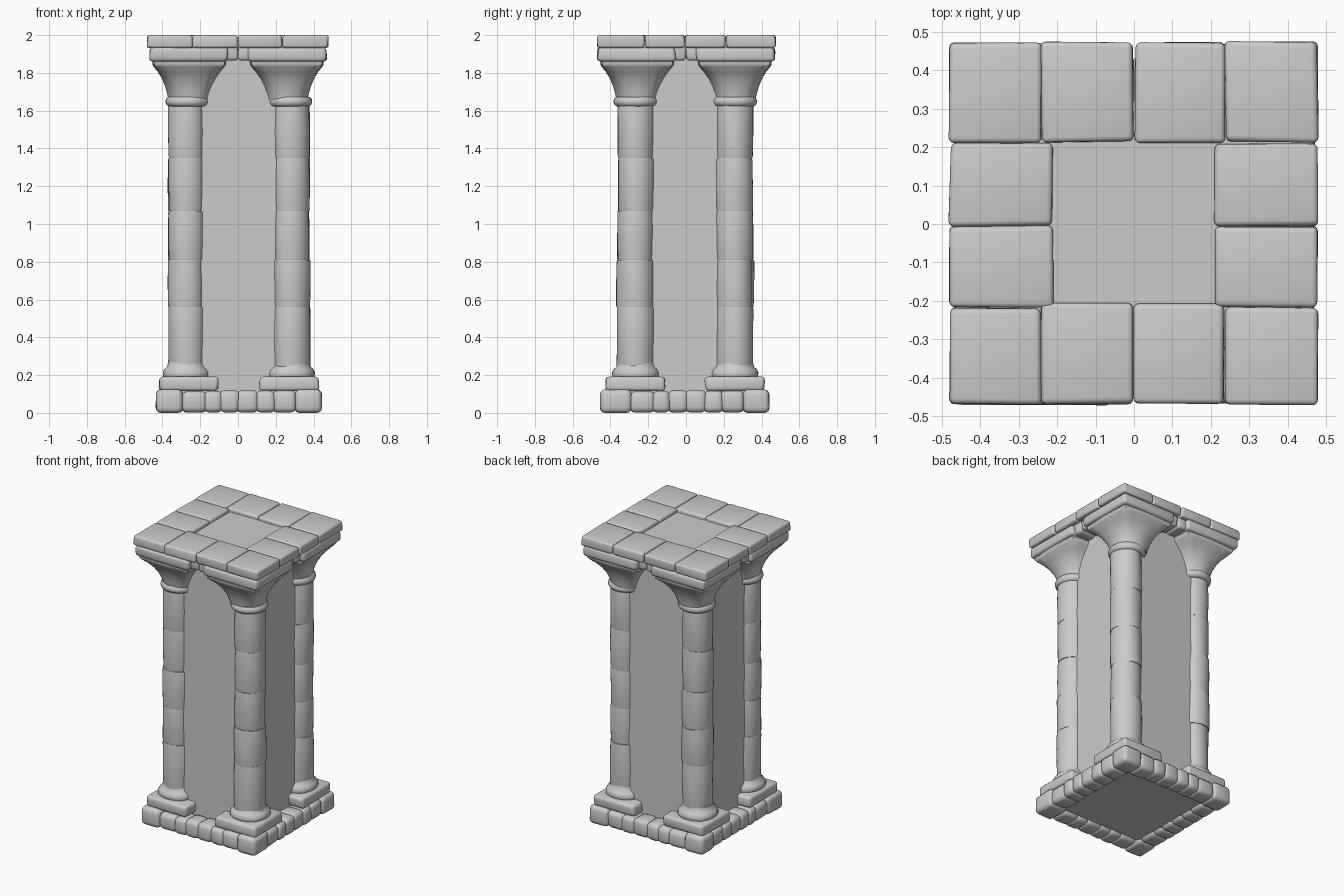
import bpy, bmesh, math, random
from mathutils import Vector

random.seed(7)
if "Cube" in bpy.data.objects:
    bpy.data.objects.remove(bpy.data.objects["Cube"], do_unlink=True)

# One plain stone colour
stone_mat = bpy.data.materials.new("stone grey")
stone_mat.use_nodes = True
GREY = (0.6, 0.6, 0.6, 1)
stone_mat.diffuse_color = GREY
stone_mat.node_tree.nodes["Principled BSDF"].inputs["Base Color"].default_value = GREY


def finish(bm, name, angle=40):
    bmesh.ops.recalc_face_normals(bm, faces=bm.faces)
    mesh = bpy.data.meshes.new(name)
    bm.to_mesh(mesh)
    bm.free()
    mesh.materials.append(stone_mat)
    mesh.shade_smooth()
    mesh.set_sharp_from_angle(angle=math.radians(angle))
    obj = bpy.data.objects.new(name, mesh)
    bpy.context.collection.objects.link(obj)
    return obj


def block(name, lo, hi, bevel=0.015, wobble=0.004):
    """Worn stone block between two corners, with rounded edges."""
    lo, hi = Vector(lo), Vector(hi)
    bm = bmesh.new()
    bmesh.ops.create_cube(bm, size=1)
    for v in bm.verts:
        for k in range(3):
            v.co[k] = (lo[k] + hi[k]) / 2 + v.co[k] * (hi[k] - lo[k])
            if k < 2:
                v.co[k] += random.uniform(-wobble, wobble)
    if bevel:
        bmesh.ops.bevel(bm, geom=bm.edges[:], offset=bevel, segments=3,
                        profile=0.5, affect='EDGES')
    return finish(bm, name)


def loft(name, centre, rings, sides=32, wobble=0.0):
    """Stack of rings (z, radius, squareness) skinned into a closed solid."""
    bm = bmesh.new()
    loops = []
    phase = random.uniform(0, math.tau)
    for z, radius, square in rings:
        loop = []
        for i in range(sides):
            a = math.tau * i / sides
            c, s = math.cos(a), math.sin(a)
            r = radius * (1 + square * (1 / max(abs(c), abs(s)) - 1))
            r += wobble * math.sin(3 * a + phase + z * 9)
            loop.append(bm.verts.new((centre[0] + r * c, centre[1] + r * s, z)))
        loops.append(loop)
    for a, b in zip(loops, loops[1:]):
        for i in range(sides):
            j = (i + 1) % sides
            bm.faces.new((a[i], a[j], b[j], b[i]))
    bm.faces.new(loops[0][::-1])
    bm.faces.new(loops[-1])
    return finish(bm, name, 50)


# Plain inner core
block("core", (-0.32, -0.32, 0.025), (0.32, 0.32, 1.975), bevel=0, wobble=0)

# Base ring of rounded stones, with large corner stones
X0, X1, Y0, Y1, DEPTH = -0.432, 0.444, -0.455, 0.442, 0.135
cuts = (-0.29, -0.17, -0.09, 0.0, 0.1, 0.19, 0.3)
for n, (a, b) in enumerate(zip(cuts, cuts[1:])):
    a, b = a - 0.009, b + 0.009
    bump = random.uniform(0, 0.008)
    top = 0.122 - random.uniform(0, 0.008)
    block(f"base_front_{n}", (a, Y0 + bump, 0.002), (b, Y0 + DEPTH, top), 0.03)
    block(f"base_back_{n}", (a, Y1 - DEPTH, 0.002), (b, Y1 - bump, top), 0.03)
    block(f"base_right_{n}", (X0 + bump, a, 0.002), (X0 + DEPTH, b, top), 0.03)
    block(f"base_left_{n}", (X1 - DEPTH, a, 0.002), (X1 - bump, b, top), 0.03)
for xs, (xa, xb) in (("right", (X0, cuts[0])), ("left", (cuts[-1], X1))):
    for ys, (ya, yb) in (("front", (Y0, cuts[0])), ("back", (cuts[-1], Y1))):
        block(f"base_corner_{ys}_{xs}", (xa, ya, 0.0), (xb, yb, 0.125), 0.028)

# Corner columns
for xs, cx in (("right", -0.272), ("left", 0.281)):
    for ys, cy in (("front", -0.265), ("back", 0.257)):
        tag = f"{ys}_{xs}"
        sx, sy = math.copysign(1, cx), math.copysign(1, cy)
        px, py = cx - 0.012 * sx, cy
        block(f"plinth_{tag}", (px - 0.157, py - 0.157, 0.115),
              (px + 0.157, py + 0.157, 0.192), 0.02, 0.006)
        loft(f"column_foot_{tag}", (cx, cy),
             [(0.18, 0.115, 0.1), (0.195, 0.125, 0.1), (0.215, 0.126, 0.05),
              (0.232, 0.117, 0), (0.245, 0.103, 0), (0.27, 0.097, 0)])
        # Slightly uneven shaft drums
        joints = (0.24, 0.56, 0.81, 1.07, 1.35, 1.64)
        for n, (a, b) in enumerate(zip(joints, joints[1:])):
            r = 0.098 + random.uniform(-0.003, 0.003)
            off = [random.uniform(-0.003, 0.003) for _ in "xy"]
            loft(f"shaft_{tag}_{n}", (cx + off[0], cy + off[1]),
                 [(a, r - 0.002, 0), (a + 0.012, r, 0), ((a + b) / 2, r + 0.001, 0),
                  (b - 0.012, r, 0), (b, r - 0.002, 0)], wobble=0.002)
        # Capital flaring from a round neck to a square top
        tx, ty = 0.258 * sx, 0.258 * sy
        loft(f"neck_ring_{tag}", (cx - 0.007 * sx, cy),
             [(1.622, 0.1, 0), (1.63, 0.113, 0), (1.645, 0.119, 0),
              (1.66, 0.117, 0), (1.672, 0.108, 0)])
        loft(f"capital_{tag}", (tx, ty),
             [(1.655, 0.11, 0), (1.69, 0.117, 0.1), (1.73, 0.128, 0.25),
              (1.77, 0.145, 0.45), (1.805, 0.166, 0.65), (1.832, 0.188, 0.8),
              (1.845, 0.195, 0.85), (1.868, 0.195, 0.85)])
        block(f"abacus_{tag}", (0.262 * sx - 0.207, 0.262 * sy - 0.207, 1.86),
              (0.262 * sx + 0.207, 0.262 * sy + 0.207, 1.935), 0.02, 0.005)

# Small lintel stones between the capitals
for s, side in ((-1, "first"), (1, "second")):
    lo, hi = sorted((0.0, 0.085 * s))
    for t, (a, b) in (("low", (-0.44, -0.3)), ("high", (0.3, 0.44))):
        block(f"lintel_y_{t}_{side}", (lo, a, 1.865), (hi, b, 1.945), 0.018)
        block(f"lintel_x_{t}_{side}", (a, lo, 1.865), (b, hi, 1.945), 0.018)

# Top ring of paving slabs, four by four without the middle
xe = (-0.481, -0.241, 0.0, 0.236, 0.479)
ye = (-0.47, -0.217, -0.006, 0.212, 0.474)
for i in range(4):
    for j in range(4):
        if i in (1, 2) and j in (1, 2):
            continue
        xa, xb, ya, yb = xe[i], xe[i + 1], ye[j], ye[j + 1]
        if j in (1, 2):      # side slabs reach further in
            xa, xb = (xa, -0.212) if i == 0 else (0.21, xb)
        elif j == 0:
            yb = -0.205 if i in (1, 2) else yb
        block(f"top_slab_{i}_{j}", (xa + 0.001, ya + 0.001, 1.932),
              (xb - 0.001, yb - 0.001, 2.0), 0.014, 0.004)
